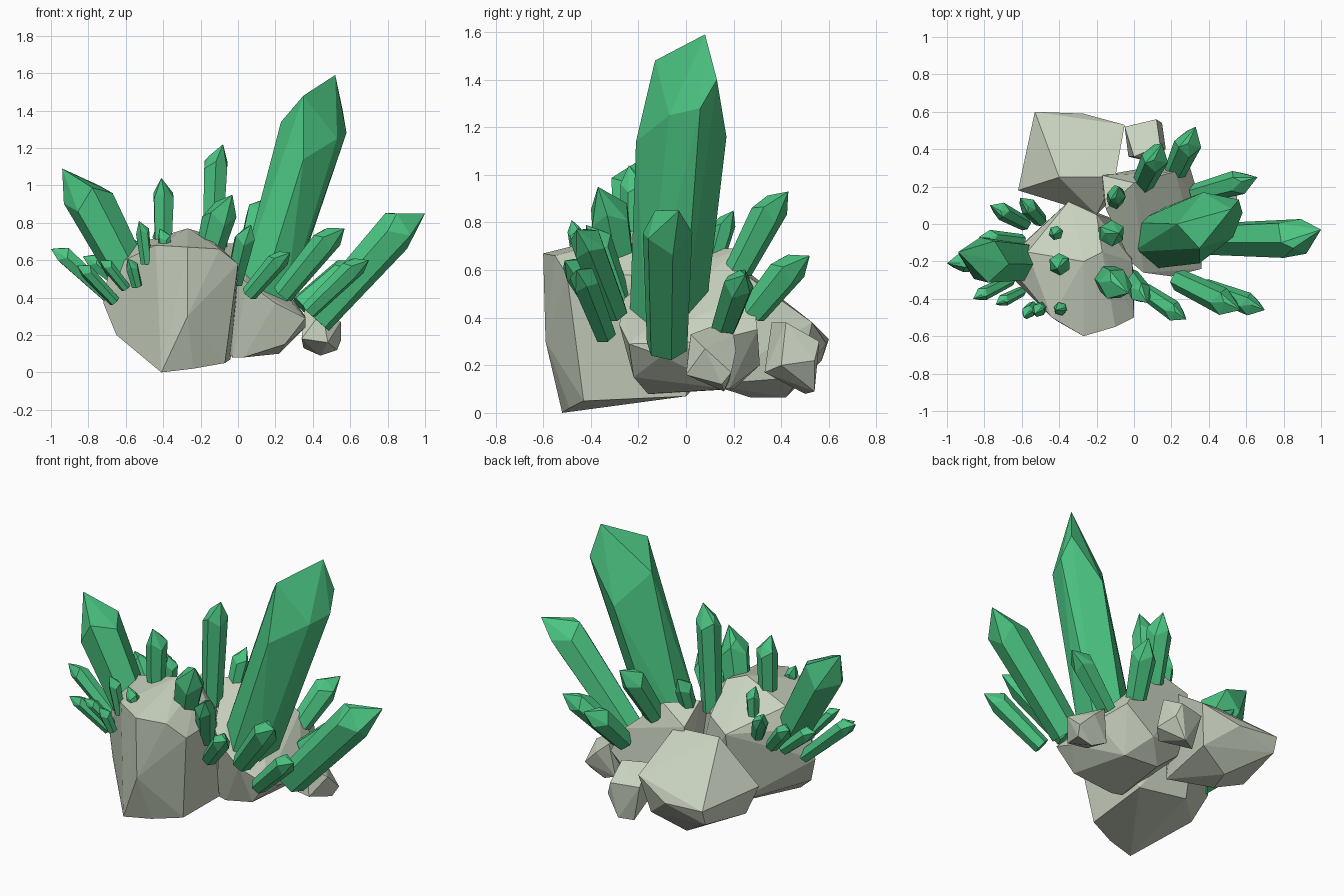
import bpy, bmesh, math
from mathutils import Vector


def material(name, color):
    m = bpy.data.materials.new(name)
    m.diffuse_color = color
    return m


green = material("green_crystal", (0.07, 0.55, 0.22, 1))
stone = material("pale_stone", (0.58, 0.64, 0.52, 1))


def hull(name, points, mat):
    """Flat-faced convex solid around a few corner points."""
    bm = bmesh.new()
    for p in points:
        bm.verts.new(p)
    bmesh.ops.convex_hull(bm, input=bm.verts[:])
    loose = [v for v in bm.verts if not v.link_faces]
    bmesh.ops.delete(bm, geom=loose, context='VERTS')
    bmesh.ops.dissolve_limit(bm, angle_limit=math.radians(6),
                             verts=bm.verts[:], edges=bm.edges[:])
    bmesh.ops.recalc_face_normals(bm, faces=bm.faces[:])
    me = bpy.data.meshes.new(name)
    bm.to_mesh(me)
    bm.free()
    me.materials.append(mat)
    ob = bpy.data.objects.new(name, me)
    bpy.context.collection.objects.link(ob)
    return ob


def crystal(name, base, tip, r, ridge=None, shoulder_pts=None):
    """Six-sided shaft, wider at the shoulder, with a slanted chisel tip."""
    b, p = Vector(base), Vector(tip)
    d = (p - b).normalized()
    u = (Vector((0, 0, 1)) - d * d.z).normalized()
    q = Vector(ridge) if ridge else p - d * 1.0 * r + u * r
    off = q - p
    off -= d * off.dot(d)
    c = p + off * 0.5
    d = (c - b).normalized()
    u = (off - d * off.dot(d)).normalized()
    w = d.cross(u)
    shoulder = c - d * 1.7 * r
    pts = [p, q] + list(shoulder_pts or [])
    for i in range(6):
        a = math.tau * (i + 0.5) / 6
        side = u * math.cos(a) + w * math.sin(a)
        pts.append(b + side * r * 0.85)
        if not shoulder_pts:
            pts.append(shoulder + side * r * 1.04 - d * r * 0.3 * (-1) ** i)
    hull(name, pts, green)


# Rocks
hull("left_rock", [
    (-.41, -.52, 0), (-.24, -.49, .02), (-.07, -.43, .05), (-.04, 0, .07),
    (-.35, .03, .1), (-.65, -.28, .2), (-.72, -.22, .37), (-.69, -.2, .56),
    (-.44, -.5, .68), (-.27, -.6, .67), (-.27, -.59, .3), (-.1, -.55, .66),
    (0, -.5, .58), (0, -.28, .5), (-.27, -.2, .77), (-.17, -.15, .74),
    (-.57, -.15, .68), (-.35, .12, .55), (-.2, .05, .6), (-.01, -.2, .58)], stone)
hull("right_rock", [
    (-.03, -.14, .08), (.03, -.16, .08), (.25, -.22, .15), (.36, -.1, .24),
    (.36, .1, .3), (.3, .3, .35), (.22, .18, .1), (.12, .31, .2), (0, .2, .1),
    (-.18, .25, .25), (-.15, .08, .69), (0, .22, .69), (.05, -.26, .48),
    (.22, .28, .5), (-.02, -.2, .53), (-.17, .26, .6), (.36, -.24, .29),
    (.2, -.28, .37)], stone)
hull("back_rock", [
    (-.53, .6, .31), (-.53, .57, .22), (-.27, .59, .29), (-.05, .53, .38),
    (-.1, .25, .58), (-.4, .25, .6), (-.62, .18, .33), (-.58, .25, .18),
    (-.35, .12, .42), (-.2, .05, .45), (-.3, .42, .065), (-.1, .48, .15),
    (-.35, .27, .065), (-.15, .1, .12)], stone)
hull("back_pebble", [
    (-.05, .52, .3), (.12, .56, .3), (.15, .54, .22), (.14, .42, .38),
    (0, .36, .38), (-.03, .36, .2), (.1, .33, .17), (.08, .54, .09),
    (.0, .5, .08), (.17, .4, .2)], stone)
hull("side_pebble", [
    (.34, 0, .18), (.35, .18, .13), (.44, .16, .09), (.53, .15, .12),
    (.55, .19, .17), (.55, .08, .27), (.45, .02, .33), (.36, .1, .36),
    (.38, .2, .33), (.48, 0, .16), (.46, .21, .26)], stone)

# Main crystals
crystal("giant_crystal", (.125, -.08, .38), (.52, .08, 1.59), .185,
        ridge=(.35, -.13, 1.48),
        shoulder_pts=[(.58, .06, 1.28), (.56, .13, 1.4), (.37, .17, 1.16),
                      (.23, 0, 1.34), (.35, -.21, 1.14), (.53, -.07, 1.25)])
crystal("large_left_crystal", (-.57, -.2, .5), (-.94, -.15, 1.09), .125,
        ridge=(-.77, -.24, 1.0))
crystal("long_right_crystal", (.42, -.08, .28), (1.0, -.03, .85), .105,
        ridge=(.85, -.13, .85))

# Smaller crystals: base xyz, tip xyz, radius
clusters = {
    "top_crystal": [
        (-.14, -.05, .58, -.08, -.05, 1.22, .068),
        (-.16, -.28, .62, -.03, -.37, .95, .085),
        (-.4, -.22, .65, -.41, -.24, 1.04, .058),
        (-.11, .1, .58, -.08, .2, .85, .048),
        (-.42, -.05, .6, -.43, -.06, .8, .038),
        (-.49, -.44, .58, -.53, -.48, .81, .036),
        (-.54, -.44, .46, -.59, -.5, .61, .034),
        (-.38, -.45, .62, -.42, -.46, .77, .035)],
    "left_crystal": [
        (-.66, -.2, .38, -1.0, -.21, .66, .048),
        (-.66, -.3, .38, -.86, -.4, .57, .036),
        (-.6, -.36, .45, -.74, -.43, .6, .032),
        (-.6, -.09, .45, -.83, -.07, .62, .042),
        (-.58, 0, .5, -.77, .1, .68, .045),
        (-.5, .02, .55, -.61, .14, .72, .045)],
    "right_crystal": [
        (-.02, -.28, .48, .07, -.42, .79, .057),
        (.06, -.36, .42, .28, -.51, .64, .052),
        (.24, -.3, .42, .57, -.46, .77, .07),
        (.38, -.34, .33, .7, -.46, .6, .057),
        (.33, .16, .36, .66, .25, .58, .065),
        (.22, .28, .42, .33, .52, .66, .07),
        (.05, .22, .6, .15, .43, .93, .07)],
}
for name, rows in clusters.items():
    for i, row in enumerate(rows):
        crystal(f"{name}_{i + 1}", row[:3], row[3:6], row[6])
